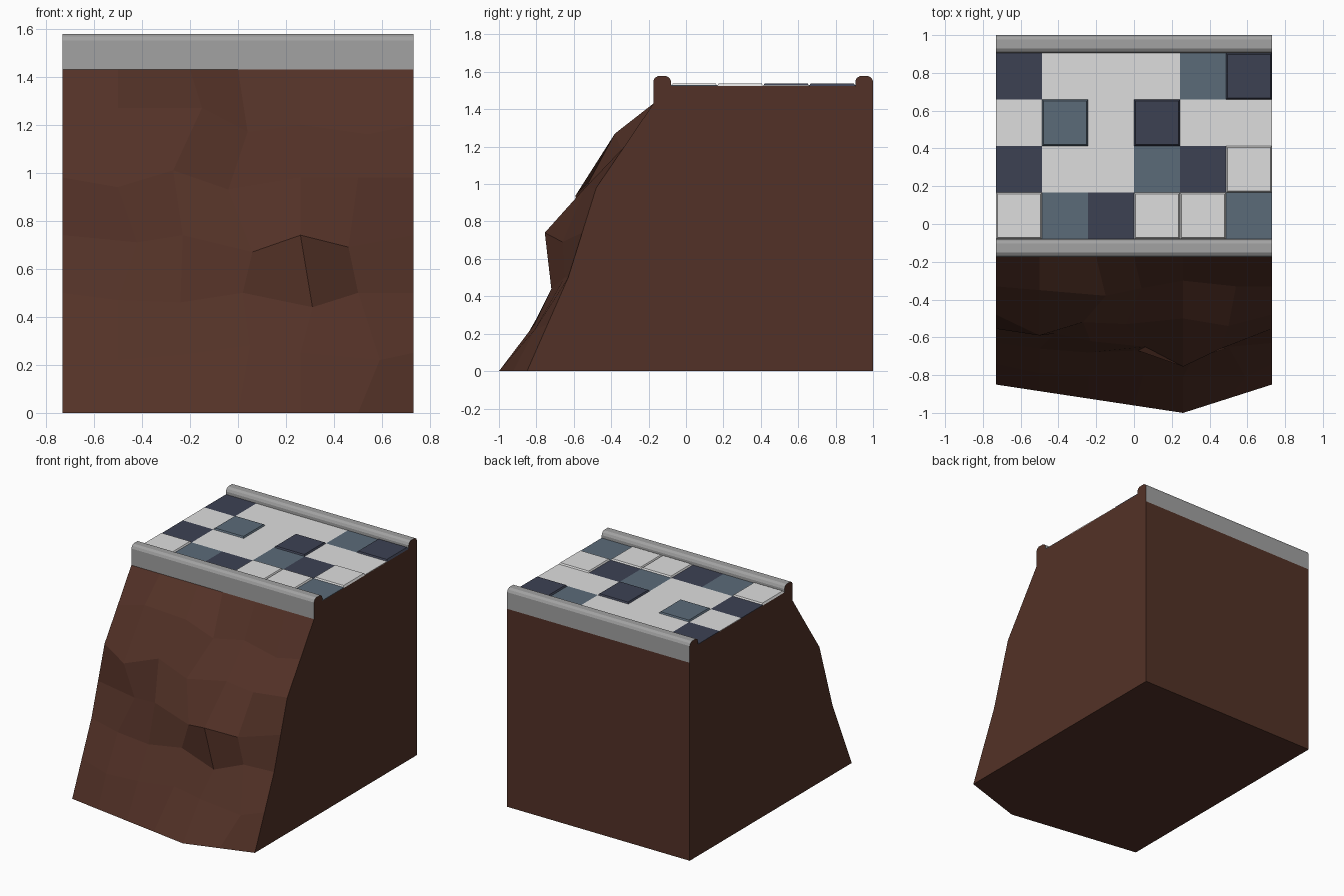
import bpy
import bmesh

default = bpy.data.objects.get("Cube")
if default:
    bpy.data.objects.remove(default, do_unlink=True)

HALF = 0.73      # half the width of the block
FRONT = -0.175   # front of the upper deck
BACK = 1.0
LEDGE = 1.43     # height where the rock ends and the rails begin
FLOOR = 1.525    # height of the paved floor


def material(name, colour):
    mat = bpy.data.materials.new(name)
    mat.use_nodes = True
    rgba = (*colour, 1)
    mat.diffuse_color = rgba
    mat.node_tree.nodes["Principled BSDF"].inputs["Base Color"].default_value = rgba
    return mat


brown = material("brown earth", (0.086, 0.031, 0.020))
grey = material("grey rail", (0.36, 0.36, 0.36))
white = material("pale tile", (0.73, 0.73, 0.73))
slate = material("slate blue tile", (0.105, 0.146, 0.19))
navy = material("navy tile", (0.046, 0.053, 0.086))


def finish(name, bm, materials):
    bmesh.ops.recalc_face_normals(bm, faces=bm.faces[:])
    mesh = bpy.data.meshes.new(name)
    bm.to_mesh(mesh)
    bm.free()
    for mat in materials:
        mesh.materials.append(mat)
    obj = bpy.data.objects.new(name, mesh)
    bpy.context.collection.objects.link(obj)
    return obj


# Rock block: straight side edges, with the rough inner points of the face
side_edge = [(-0.85, 0), (-0.74, 0.25), (-0.63, 0.5), (-0.555, 0.74),
             (-0.48, 0.98), (-0.33, 1.2), (FRONT, LEDGE)]
inner_rows = [
    [(-.5, -.79, .22), (-.24, -.8, .24), (.05, -.8, .28), (.26, -.81, .25), (.59, -.81, .22)],
    [(-.5, -.66, .47), (-.24, -.68, .46), (.02, -.67, .5), (.31, -.72, .44), (.5, -.65, .5)],
    [(-.42, -.58, .71), (-.23, -.62, .74), (.06, -.65, .67), (.26, -.755, .74), (.46, -.66, .69)],
    [(-.5, -.59, .94), (-.27, -.52, 1.01), (-.04, -.53, .93), (.26, -.5, .98), (.5, -.54, .98)],
    [(-.5, -.35, 1.27), (-.15, -.38, 1.27), (.04, -.34, 1.17), (.26, -.3, 1.2), (.54, -.33, 1.16)],
]
PEAK = 0.26      # x of the foremost point of the foot


def foot_point(x):
    end = HALF if x > PEAK else -HALF
    return (x, -1 + 0.15 * (x - PEAK) / (end - PEAK), 0)


inner_rows.insert(0, [foot_point(x) for x in (-0.5, -0.24, 0, PEAK, 0.5)])
inner_rows.append([(x, FRONT, LEDGE) for x in (-0.5, -0.2, 0, PEAK, 0.5)])


def build_rock():
    bm = bmesh.new()
    grid = []
    for (y, z), inner in zip(side_edge, inner_rows):
        points = [(-HALF, y, z), *inner, (HALF, y, z)]
        grid.append([bm.verts.new(p) for p in points])
    for low, high in zip(grid, grid[1:]):
        for i in range(len(low) - 1):
            bm.faces.new((low[i], low[i + 1], high[i + 1], high[i]))
    bottom = [bm.verts.new((s * HALF, BACK, 0)) for s in (-1, 1)]
    top = [bm.verts.new((s * HALF, BACK, LEDGE)) for s in (-1, 1)]
    for k, column in ((0, 0), (1, -1)):
        bm.faces.new([row[column] for row in grid] + [top[k], bottom[k]])
    bm.faces.new(grid[0] + [bottom[1], bottom[0]])
    bm.faces.new(grid[-1] + [top[1], top[0]])
    bm.faces.new((bottom[0], bottom[1], top[1], top[0]))
    finish("rock_block", bm, [brown])


build_rock()

# Deck: one cross-section with a rounded rail along the front and the back
RAIL = 0.095
rail_top = [(0, 1.55), (0.008, 1.567), (0.024, 1.577)]
rail = rail_top + [(RAIL - y, z) for y, z in reversed(rail_top)]
profile = [(FRONT, LEDGE)]
profile += [(FRONT + y, z) for y, z in rail]
profile += [(FRONT + RAIL, FLOOR), (BACK - RAIL, FLOOR)]
profile += [(BACK - RAIL + y, z) for y, z in rail]
profile += [(BACK, LEDGE)]

bm = bmesh.new()
ends = [[bm.verts.new((s * HALF, y, z)) for y, z in profile] for s in (-1, 1)]
for end in ends:
    bm.faces.new(end)
for i in range(len(profile)):
    j = (i + 1) % len(profile)
    face = bm.faces.new((ends[0][i], ends[0][j], ends[1][j], ends[1][i]))
    middle = face.calc_center_median()
    on_rail = middle.y < FRONT + RAIL + 0.01 or middle.y > BACK - RAIL - 0.01
    face.material_index = 1 if on_rail else 0
finish("deck_with_rails", bm, [brown, grey])

# Paving from back to front: capital letters are raised tiles
pattern = ["nwwwsN", "wSwNww", "nwwsnW", "WsnWWs"]
tile_colour = {"w": white, "s": slate, "n": navy}
x_step = 2 * HALF / 6
y_step = (BACK - FRONT - 2 * RAIL) / 4
for r, row in enumerate(pattern):
    for c, letter in enumerate(row):
        raised = letter.isupper()
        height = 0.013 if raised else 0.004
        inset = 0.008 if raised else 0
        x = -HALF + c * x_step
        y = BACK - RAIL - (r + 1) * y_step
        bm = bmesh.new()
        rings = []
        for z, gap in ((FLOOR, 0), (FLOOR + height, inset)):
            corners = [(x + gap, y + gap), (x + x_step - gap, y + gap),
                       (x + x_step - gap, y + y_step - gap), (x + gap, y + y_step - gap)]
            rings.append([bm.verts.new((*p, z)) for p in corners])
        bm.faces.new(rings[1])
        for i in range(4):
            j = (i + 1) % 4
            bm.faces.new((rings[0][i], rings[0][j], rings[1][j], rings[1][i]))
        # Open-bottomed tile, so make sure the top looks up
        finish(f"floor_tile_{r + 1}_{c + 1}", bm, [tile_colour[letter.lower()]])
